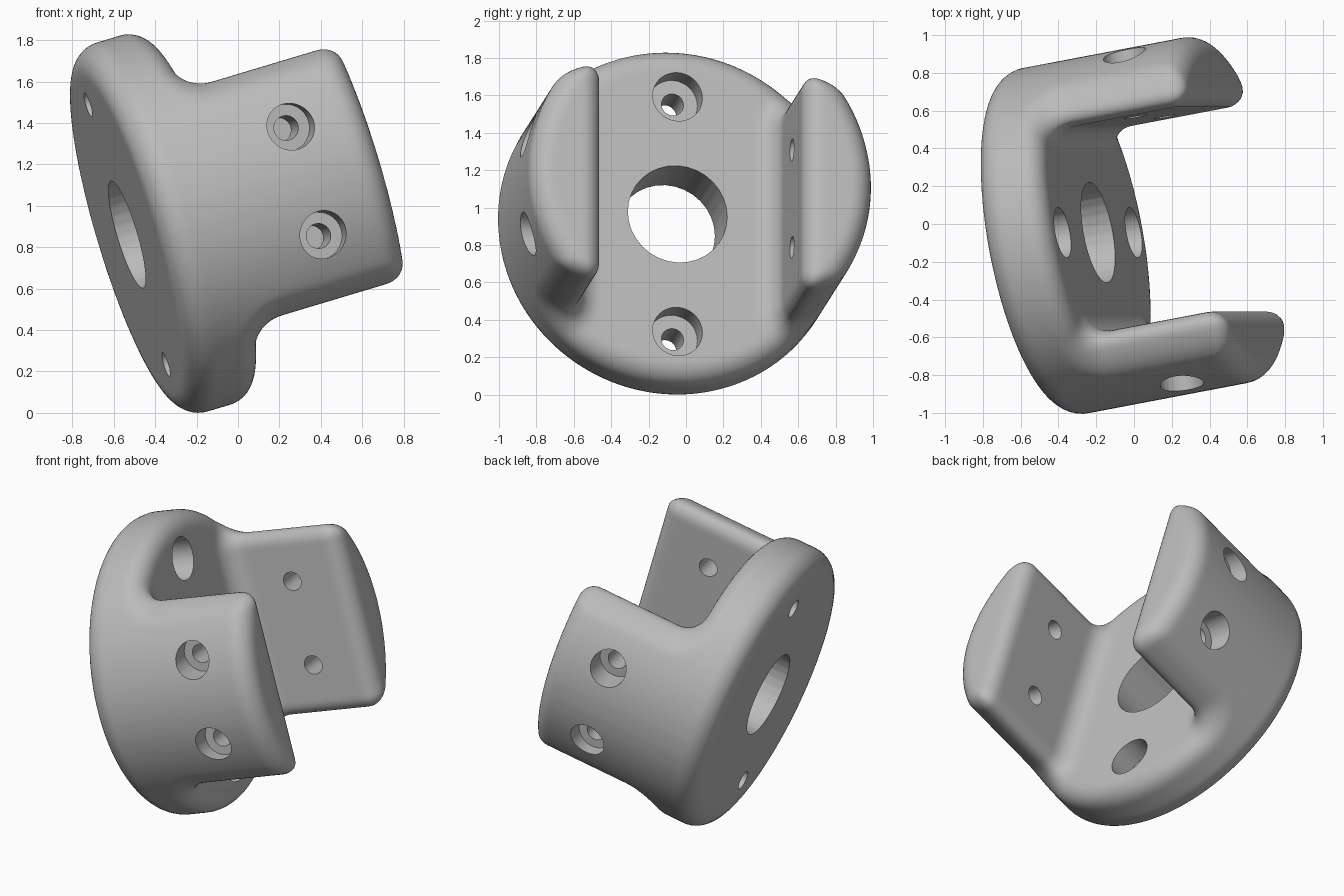
import bpy, bmesh
from math import hypot, pi, cos, sin, asin
from mathutils import Matrix, Vector

if "Cube" in bpy.data.objects:
    bpy.data.objects.remove(bpy.data.objects["Cube"], do_unlink=True)

# Main sizes, in the bracket's own axes: u across, v along the arms' width, w along the disc axis
RADIUS, PLATE, LENGTH = 0.93, 0.367, 1.14
INNER, HALF_WIDTH = 0.55, 0.60

# Tilted frame of the whole bracket
w_axis = Vector((1, 0.19, 0.30)).normalized()
v_axis = Vector((-w_axis.z, 0, w_axis.x)).normalized()
u_axis = v_axis.cross(w_axis)
frame = Matrix((u_axis, v_axis, w_axis)).transposed().to_4x4()
frame.translation = (-0.536, -0.111, 0.861)

metal = bpy.data.materials.new("light_grey")
metal.use_nodes = True
grey = (0.5, 0.5, 0.5, 1)
metal.diffuse_color = grey
metal.node_tree.nodes["Principled BSDF"].inputs["Base Color"].default_value = grey


def new_object(name, bm):
    bmesh.ops.recalc_face_normals(bm, faces=bm.faces)
    mesh = bpy.data.meshes.new(name)
    bm.to_mesh(mesh)
    bm.free()
    obj = bpy.data.objects.new(name, mesh)
    bpy.context.collection.objects.link(obj)
    obj.matrix_world = frame
    return obj


def prism(bm, outline, low, high):
    """Extrude a flat outline along w."""
    face = bm.faces.new([bm.verts.new((x, y, low)) for x, y in outline])
    grown = bmesh.ops.extrude_face_region(bm, geom=[face])["geom"]
    bmesh.ops.translate(bm, vec=(0, 0, high - low),
                        verts=[g for g in grown if isinstance(g, bmesh.types.BMVert)])


def apply(obj, kind, **settings):
    mod = obj.modifiers.new(kind.lower(), kind)
    for key, value in settings.items():
        setattr(mod, key, value)
    bpy.context.view_layer.objects.active = obj
    bpy.ops.object.modifier_apply(modifier=mod.name)


# Rounded joins of two distances: convex edge and concave fillet
def round_edge(a, b, r):
    return min(max(a, b), -r) + hypot(max(a + r, 0), max(b + r, 0)) if max(a, b) < -r \
        else hypot(max(a + r, 0), max(b + r, 0)) - r


def fillet(a, b, r):
    return -round_edge(-a, -b, r)


def distance(p):
    """Distance to the rounded bracket body."""
    arms = round_edge(INNER - abs(p.x), abs(p.y) - HALF_WIDTH, 0.09)
    top = round_edge(fillet(p.z - PLATE, arms, 0.13), p.z - LENGTH, 0.10)
    side = round_edge(hypot(p.x, p.y) - RADIUS, -p.z, 0.13)
    return round_edge(side, top, 0.12)


# Rough body: disc and two arms, merged into one skin
bm = bmesh.new()
prism(bm, [(RADIUS * cos(i * pi / 48), RADIUS * sin(i * pi / 48)) for i in range(96)], 0, PLATE)
spread = asin(HALF_WIDTH / RADIUS)
for s in (-1, 1):
    arc = [spread * (i / 12 - 1) for i in range(25)]
    outline = [(s * RADIUS * cos(a), RADIUS * sin(a)) for a in arc]
    outline += [(s * INNER, HALF_WIDTH), (s * INNER, -HALF_WIDTH)]
    prism(bm, outline, 0.1, LENGTH)
bracket = new_object("bracket", bm)
apply(bracket, "REMESH", mode="VOXEL", voxel_size=0.025)

# Settle the skin onto the rounded form
step = 0.001
offsets = [Vector((step, 0, 0)), Vector((0, step, 0)), Vector((0, 0, step))]
for vert in bracket.data.vertices:
    p = vert.co.copy()
    for _ in range(4):
        d = distance(p)
        slope = Vector([(distance(p + o) - d) / step for o in offsets])
        if abs(d) < 0.0003 or slope.length < 0.2:
            break
        p -= slope * (d / slope.length_squared)
    vert.co = p


# Holes: a bore and a wider counterbore for each screw
def bore(bm, start, end, radius):
    start, end = Vector(start), Vector(end)
    turn = (end - start).to_track_quat("Z", "Y").to_matrix().to_4x4()
    bmesh.ops.create_cone(bm, cap_ends=True, segments=32, radius1=radius, radius2=radius,
                          depth=(end - start).length,
                          matrix=Matrix.Translation((start + end) / 2) @ turn)


def drill(bores):
    bm = bmesh.new()
    for item in bores:
        bore(bm, *item)
    cutter = new_object("hole_cutter", bm)
    apply(bracket, "BOOLEAN", operation="DIFFERENCE", object=cutter, solver="EXACT")
    bpy.data.objects.remove(cutter, do_unlink=True)


thin, wide = [((0, 0, -0.2), (0, 0, 0.6), 0.27)], []
for s in (-1, 1):
    v = s * 0.655
    thin.append(((0, v, -0.2), (0, v, 0.6), 0.06))
    wide.append(((0, v, PLATE - 0.15), (0, v, 0.6), 0.135))
    for side in (-1, 1):
        v = s * 0.272
        thin.append(((side * 0.4, v, 0.76), (side * 1.1, v, 0.76), 0.06))
        wide.append(((side * 0.76, v, 0.76), (side * 1.1, v, 0.76), 0.115))
drill(thin)
drill(wide)

# Finish
bracket.data.materials.clear()
bracket.data.materials.append(metal)
bpy.ops.object.select_all(action="DESELECT")
bracket.select_set(True)
bpy.context.view_layer.objects.active = bracket
bpy.ops.object.shade_smooth_by_angle(angle=pi / 6)
